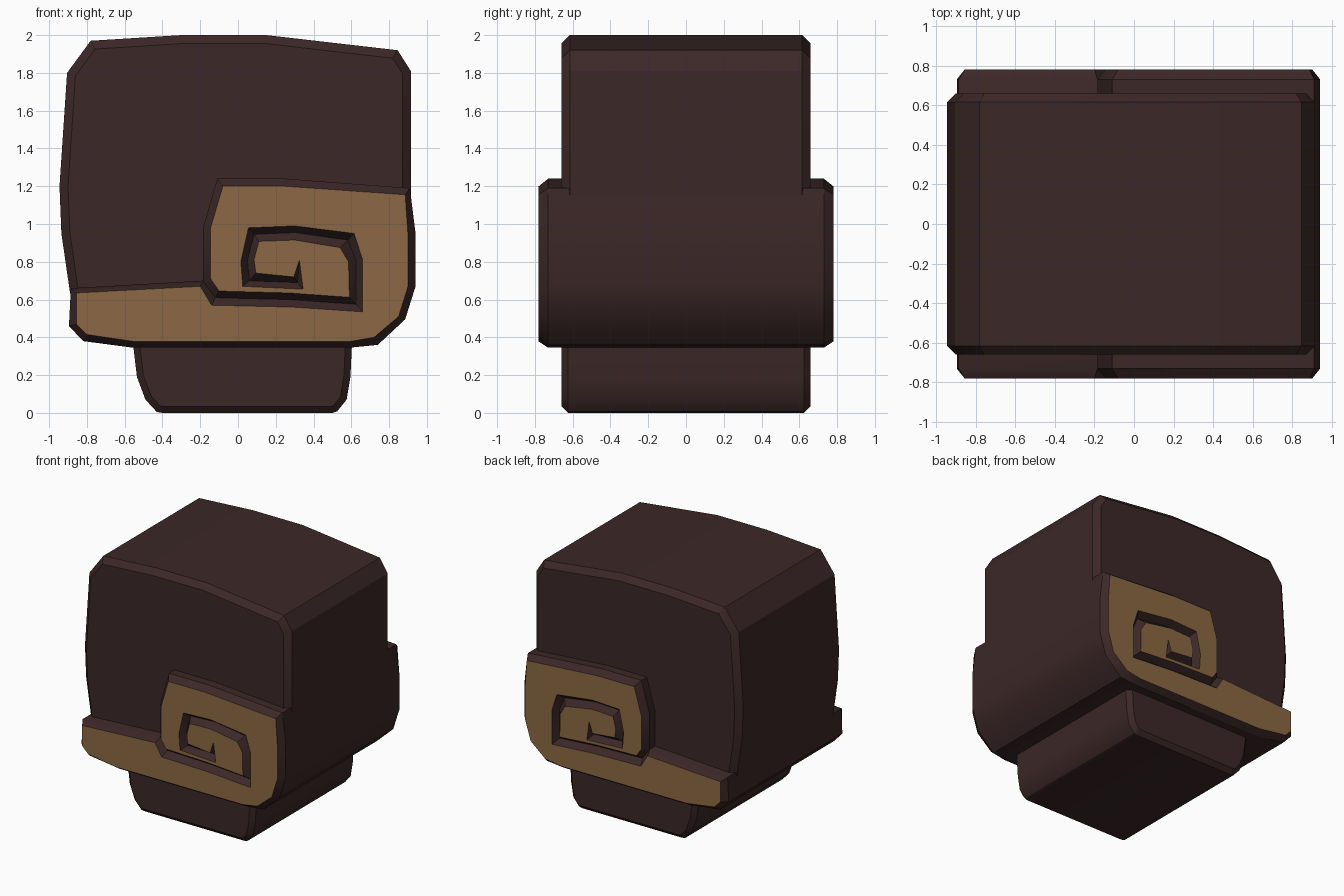
import bpy, bmesh

if "Cube" in bpy.data.objects:
    bpy.data.objects.remove(bpy.data.objects["Cube"])


def material(name, rgb):
    m = bpy.data.materials.new(name)
    m.diffuse_color = (*rgb, 1)
    m.use_nodes = True
    m.node_tree.nodes["Principled BSDF"].inputs["Base Color"].default_value = m.diffuse_color
    return m


DARK = material("dark brown", (0.045, 0.0205, 0.0205))
TAN = material("tan", (0.262, 0.141, 0.058))


def finish(bm, name, mats):
    bmesh.ops.recalc_face_normals(bm, faces=bm.faces)
    me = bpy.data.meshes.new(name)
    bm.to_mesh(me)
    bm.free()
    ob = bpy.data.objects.new(name, me)
    bpy.context.collection.objects.link(ob)
    for m in mats:
        me.materials.append(m)
    bpy.ops.object.select_all(action='DESELECT')
    ob.select_set(True)
    bpy.context.view_layer.objects.active = ob
    bpy.ops.object.shade_smooth_by_angle(angle=0.52)
    return ob


def slab(name, profile, half, chamfer):
    """Extrude an xz profile along y and chamfer both end caps."""
    bm = bmesh.new()
    y = half - chamfer
    front = [bm.verts.new((x, -y, z)) for x, z in profile]
    back = [bm.verts.new((x, y, z)) for x, z in profile]
    caps = [bm.faces.new(front), bm.faces.new(back)]
    n = len(profile)
    for i in range(n):
        j = (i + 1) % n
        bm.faces.new((front[i], front[j], back[j], back[i]))
    bmesh.ops.recalc_face_normals(bm, faces=bm.faces)
    for cap in caps:
        bmesh.ops.inset_region(bm, faces=[cap], thickness=chamfer,
                               depth=chamfer, use_even_offset=True)
    return finish(bm, name, [DARK])


# Main block
slab("body", [(-0.84, 0.45), (0.80, 0.45), (0.91, 0.70), (0.915, 1.15),
              (0.915, 1.81), (0.845, 1.92), (0.15, 2.0), (-0.30, 2.0),
              (-0.78, 1.97), (-0.905, 1.80), (-0.945, 1.20),
              (-0.935, 0.95), (-0.89, 0.64)], 0.66, 0.045)

# Narrow foot below
slab("foot", [(-0.56, 0.40), (-0.535, 0.19), (-0.49, 0.07), (-0.43, 0.005),
              (-0.40, 0), (0.50, 0), (0.525, 0.008), (0.575, 0.07),
              (0.595, 0.19), (0.605, 0.40)], 0.66, 0.035)

# Band outline: (rim x, rim z, face x, face z)
RIM = [(-0.885, 0.66, -0.855, 0.635), (-0.895, 0.46, -0.855, 0.47),
       (-0.82, 0.38, -0.80, 0.415), (-0.555, 0.345, -0.55, 0.378),
       (0.59, 0.345, 0.59, 0.378), (0.74, 0.36, 0.72, 0.40),
       (0.885, 0.495, 0.85, 0.51), (0.94, 0.67, 0.90, 0.67),
       (0.94, 0.95, 0.90, 0.94), (0.91, 1.19, 0.885, 1.155),
       (0.25, 1.24, 0.25, 1.20), (-0.11, 1.24, -0.08, 1.20),
       (-0.185, 0.98, -0.145, 0.98)]
# Spiral groove: bottom, inner lip, outer lip (x, z each), from entry to end
GROOVE = [(-0.185, 0.70, -0.145, 0.71, -0.20, 0.67),
          (-0.12, 0.61, -0.10, 0.645, -0.14, 0.57),
          (0.27, 0.60, 0.27, 0.635, 0.29, 0.56),
          (0.625, 0.575, 0.59, 0.612, 0.66, 0.535),
          (0.625, 0.81, 0.585, 0.80, 0.66, 0.81),
          (0.58, 0.915, 0.54, 0.875, 0.615, 0.95),
          (0.30, 0.955, 0.30, 0.915, 0.30, 0.99),
          (0.085, 0.945, 0.11, 0.908, 0.055, 0.98),
          (0.05, 0.81, 0.085, 0.81, 0.015, 0.80),
          (0.06, 0.70, 0.095, 0.74, 0.025, 0.67),
          (0.315, 0.69, 0.295, 0.72, 0.345, 0.655)]
TIP = (0.325, 0.81)


def band():
    """Solid band whose tan ends are cut by a V-shaped spiral groove."""
    bm = bmesh.new()
    rims = []
    for s in (-1, 1):
        def low(p):
            return bm.verts.new((p[0], s * 0.73, p[1]))

        def high(p):
            return bm.verts.new((p[0], s * 0.78, p[1]))
        rim = [low(p[:2]) for p in RIM]
        face = [high(p[2:]) for p in RIM]
        mid = [low(p[:2]) for p in GROOVE]
        inner = [high(p[2:4]) for p in GROOVE]
        outer = [high(p[4:]) for p in GROOVE]
        # One closed walk round the outline, into the spiral and back out
        lows = rim + mid + [mid[-1]] + mid[::-1]
        highs = face + inner + [high(TIP)] + outer[::-1]
        n = len(lows)
        for i in range(n):
            j = (i + 1) % n
            loop = [lows[i], lows[j], highs[j], highs[i]]
            if lows[i] is lows[j]:
                loop.pop(0)
            bm.faces.new(loop)
        bm.faces.new(highs).material_index = 1
        rims.append(rim + [mid[0]])
    a, b = rims
    for i in range(len(a)):
        j = (i + 1) % len(a)
        bm.faces.new((a[i], a[j], b[j], b[i]))
    return finish(bm, "spiral_band", [DARK, TAN])


band()
